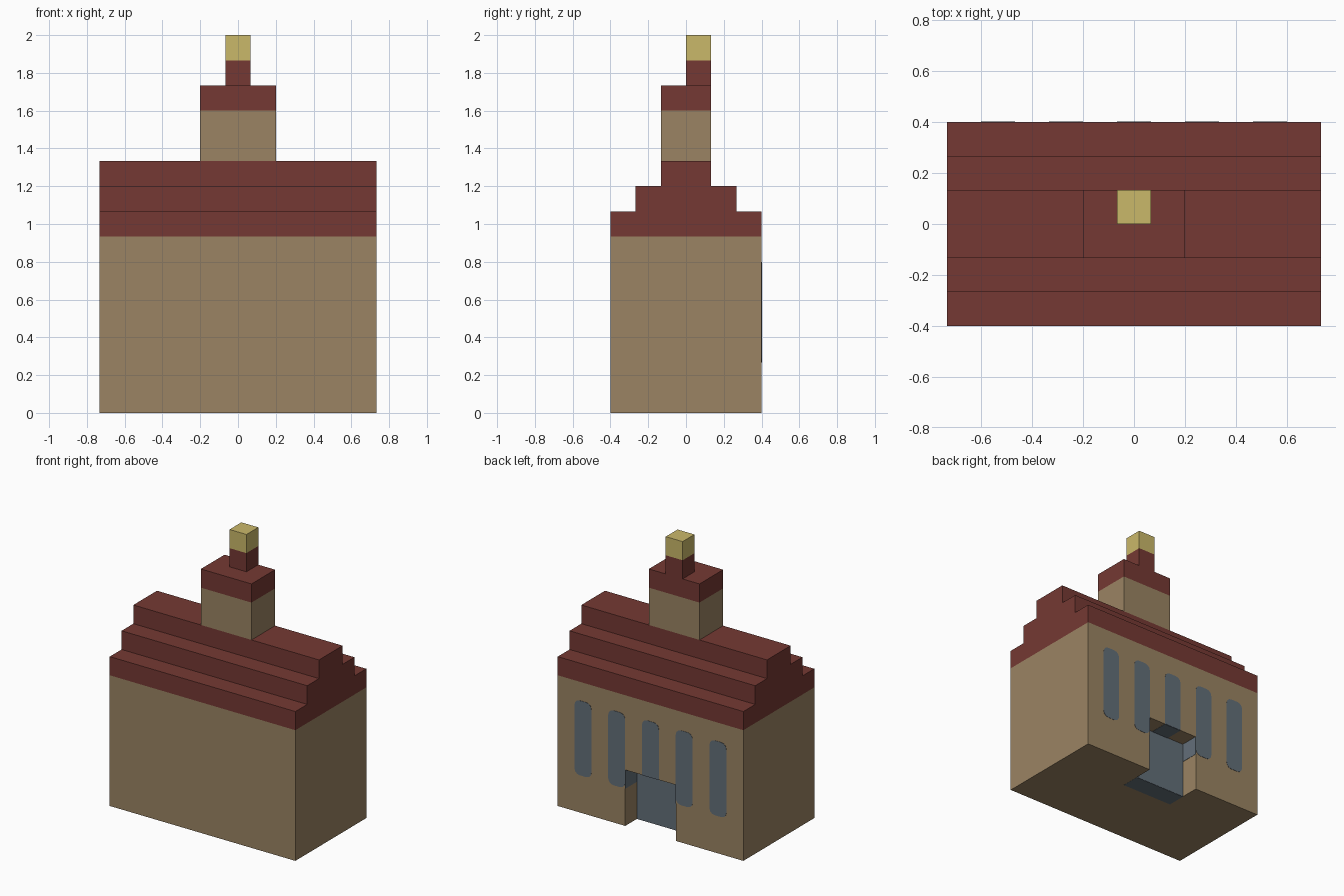
import bpy, bmesh, math

if "Cube" in bpy.data.objects:
    bpy.data.objects.remove(bpy.data.objects["Cube"])

U = 2 / 15  # the model sits on a regular block grid


def material(name, rgb):
    m = bpy.data.materials.new(name)
    lin = [((c / 255 + 0.055) / 1.055) ** 2.4 for c in rgb]
    m.diffuse_color = (*lin, 1)
    m.use_nodes = True
    m.node_tree.nodes["Principled BSDF"].inputs["Base Color"].default_value = m.diffuse_color
    return m


TAN = material("tan stone", (155, 132, 99))
RED = material("dark red roof", (117, 57, 51))
GOLD = material("pale gold", (202, 184, 106))
BLUE = material("slate blue glass", (99, 111, 121))


def prism(name, profile, axis, lo, hi, mats, split=None):
    """Extrude a 2D profile along an axis; faces above z=split take the second material."""
    def point(a, b, t):
        return {"x": (t, a, b), "y": (a, t, b), "z": (a, b, t)}[axis]
    bm = bmesh.new()
    f = bm.faces.new([bm.verts.new(point(a, b, lo)) for a, b in profile])
    ext = bmesh.ops.extrude_face_region(bm, geom=[f])["geom"]
    bmesh.ops.translate(bm, vec=point(0, 0, hi - lo),
                        verts=[v for v in ext if isinstance(v, bmesh.types.BMVert)])
    if split is not None:
        bmesh.ops.bisect_plane(bm, geom=bm.verts[:] + bm.edges[:] + bm.faces[:],
                               plane_co=(0, 0, split), plane_no=(0, 0, 1))
        for face in bm.faces:
            face.material_index = int(face.calc_center_median().z > split)
    bmesh.ops.recalc_face_normals(bm, faces=bm.faces)
    me = bpy.data.meshes.new(name)
    bm.to_mesh(me)
    bm.free()
    for m in mats:
        me.materials.append(m)
    ob = bpy.data.objects.new(name, me)
    bpy.context.collection.objects.link(ob)
    return ob


def box(name, x0, x1, y0, y1, z0, z1, mats, split=None):
    return prism(name, [(x0, y0), (x1, y0), (x1, y1), (x0, y1)], "z", z0, z1, mats, split)


def rounded(cx, z0, z1, w, r, round_bottom=True):
    """Outline of a window with rounded corners."""
    pts = []
    corners = [(1, 1, 0), (-1, 1, 90), (-1, -1, 180), (1, -1, 270)]
    for sx, sz, start in corners:
        z = z1 if sz > 0 else z0
        if sz < 0 and not round_bottom:
            pts.append((cx + sx * w, z))
            continue
        for k in range(4):
            a = math.radians(start + 30 * k)
            pts.append((cx + sx * (w - r) + r * math.cos(a), z - sz * r + r * math.sin(a)))
    return pts


# Main building with stepped roof
half = [(3 * U, 0), (3 * U, 8 * U), (2 * U, 8 * U), (2 * U, 9 * U), (U, 9 * U), (U, 10 * U)]
outline = half + [(-y, z) for y, z in reversed(half)]
body = prism("building_body", outline, "x", -5.5 * U, 5.5 * U, [TAN, RED], 7 * U)

# Entrance recess cut into the back
cutter = box("recess_cutter", -1.5 * U, 1.5 * U, 2 * U, 4 * U, -U, 3 * U, [TAN])
cutter.hide_render = True
mod = body.modifiers.new("recess", "BOOLEAN")
mod.operation, mod.solver, mod.object = "DIFFERENCE", "EXACT", cutter
bpy.context.view_layer.objects.active = body
bpy.ops.object.modifier_apply(modifier=mod.name)
bpy.data.objects.remove(cutter)

# Tower and spire
box("tower", -1.5 * U, 1.5 * U, -U, U, 10 * U, 13 * U, [TAN, RED], 12 * U)
box("spire", -U / 2, U / 2, 0, U, 13 * U, 15 * U, [RED, GOLD], 14 * U)

# Back windows; the middle one is cut short by the entrance
E = 0.002
for i in range(-2, 3):
    low = 3 * U if i == 0 else 2 * U
    prism(f"window_{i + 3}", rounded(2 * i * U, low, 6 * U, U / 2, 0.04, i != 0),
          "y", 3 * U - E, 3 * U + E, [BLUE])

# Door, and the glass showing on the recess sides, ceiling and underside
box("door", -1.5 * U, 1.5 * U, 2 * U - E, 2 * U + E, 0, 3 * U, [BLUE])
box("door_underside", -1.5 * U, 1.5 * U, U, 2 * U, -0.001, E, [BLUE])
box("ceiling_glass", -U / 2, U / 2, 2 * U, 3 * U, 3 * U - E, 3 * U + E, [BLUE])
for s, side in ((-1, "left"), (1, "right")):
    x = s * 1.5 * U
    box(f"{side}_jamb_glass", x - E, x + E, 2 * U, 3 * U, 2 * U, 3 * U, [BLUE])
